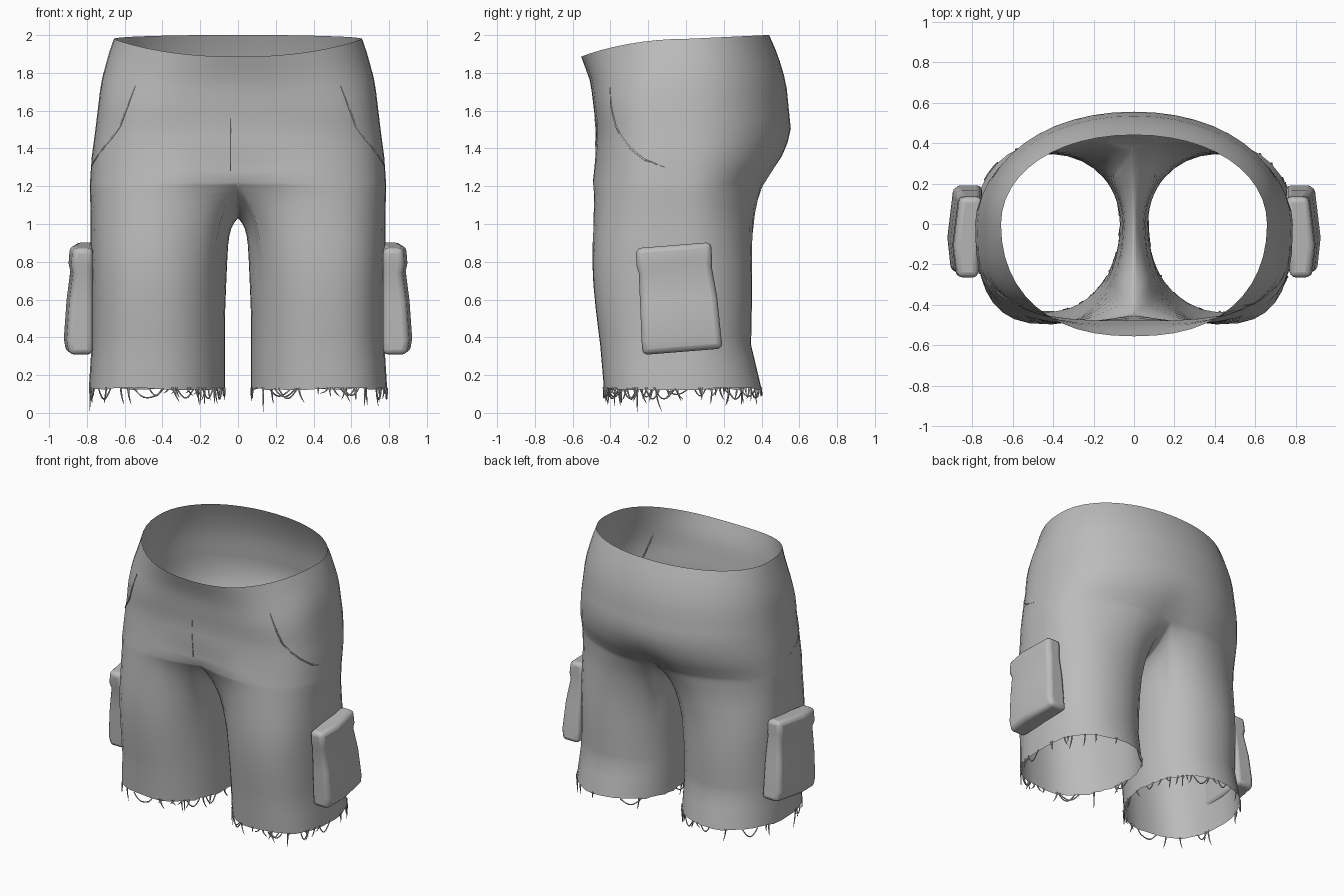
import bpy, bmesh, math, random
from math import sin, cos, pi, radians

random.seed(4)
cube = bpy.data.objects.get("Cube")
if cube:
    bpy.data.objects.remove(cube, do_unlink=True)

cloth = bpy.data.materials.new("grey cloth")
cloth.use_nodes = True
GREY = (0.5, 0.5, 0.5, 1)
cloth.diffuse_color = GREY
cloth.node_tree.nodes["Principled BSDF"].inputs["Base Color"].default_value = GREY

# Height, half width, front y, back y
PROFILE = [(0.0, 0.79, -0.44, 0.41), (0.13, 0.79, -0.435, 0.40), (0.36, 0.775, -0.455, 0.345),
           (0.6, 0.775, -0.485, 0.35), (0.85, 0.78, -0.505, 0.355), (1.05, 0.78, -0.51, 0.385),
           (1.2, 0.785, -0.505, 0.425), (1.35, 0.775, -0.485, 0.52), (1.5, 0.755, -0.475, 0.555),
           (1.75, 0.725, -0.505, 0.53), (1.9, 0.685, -0.56, 0.485), (2.0, 0.65, -0.58, 0.44)]
HEM, SPLIT = 0.13, 1.22
OUTER, INNER = 25, 13


def lerp(a, b, t):
    return a + (b - a) * t


def clamp(t):
    return max(0.0, min(1.0, t))


def smooth(t):
    t = clamp(t)
    return t * t * (3 - 2 * t)


def size_at(z):
    for a, b in zip(PROFILE, PROFILE[1:]):
        if z <= b[0]:
            t = clamp((z - a[0]) / (b[0] - a[0]))
            return [lerp(p, q, t) for p, q in zip(a[1:], b[1:])]
    return PROFILE[-1][1:]


def power(v, n):
    return math.copysign(abs(v) ** (2 / n), v)


def torso(u, z):
    """Half outline of the seat, from front centre (u=0) to back centre (u=1)."""
    half, front, back = size_at(z)
    n = lerp(3.2, 2.1, smooth((z - 1.55) / 0.4)) if u < 0.5 else 2.1
    a = pi * u
    x = half * power(sin(a), n) if 0 < u < 1 else 0.0
    c = power(cos(a), n)
    y = front * c if c > 0 else -back * c
    y *= 1 - 0.11 * math.exp(-(x / 0.15) ** 2) * smooth((1.45 - z) / 0.25)
    return x, y


def leg(a, z):
    """Leg outline, angle from the front towards the outside; fullest at the outer front."""
    half, front, back = size_at(z)
    inner = lerp(0.07, 0.045, clamp((z - 0.5) / 0.6))
    n = 2.8 if sin(a) > 0 and cos(a) > 0 else 2.1
    x = (half + inner) / 2 + (half - inner) / 2 * power(sin(a), n)
    c = power(cos(a), n)
    return x, (front * c if c > 0 else -back * c)


def finish(name, bm, bevel=0):
    bmesh.ops.recalc_face_normals(bm, faces=bm.faces)
    me = bpy.data.meshes.new(name)
    bm.to_mesh(me)
    bm.free()
    ob = bpy.data.objects.new(name, me)
    bpy.context.collection.objects.link(ob)
    me.materials.append(cloth)
    bpy.ops.object.select_all(action='DESELECT')
    ob.select_set(True)
    bpy.context.view_layer.objects.active = ob
    bpy.ops.object.shade_smooth_by_angle(angle=radians(60))
    if bevel:
        m = ob.modifiers.new("soft edges", 'BEVEL')
        m.width, m.segments, m.limit_method = bevel, 3, 'ANGLE'
    return ob


def skin(bm, rows, closed):
    for a, b in zip(rows, rows[1:]):
        for i in range(len(a) if closed else len(a) - 1):
            j = (i + 1) % len(a)
            bm.faces.new((a[i], a[j], b[j], b[i]))


# Shorts body: one half, then mirrored
bm = bmesh.new()
us = [i / (OUTER - 1) for i in range(OUTER)]
seat_rows = []
for s in [i / 11 for i in range(12)]:
    row = []
    for u in us:
        y0 = torso(u, 1.95)[1]
        top = 1.98 - 0.29 * y0 * y0 if y0 < 0 else 1.98 + 0.045 * y0
        z = lerp(SPLIT, top, s)
        row.append(bm.verts.new((*torso(u, z), z)))
    seat_rows.append(row)
skin(bm, seat_rows, False)

# Crotch line runs from back centre to front centre
y_front, y_back = seat_rows[0][0].co.y, seat_rows[0][-1].co.y
crotch = []
for k in range(1, INNER + 1):
    t = k / (INNER + 1)
    dip = 1 - abs(2 * t - 1) ** 2.2
    crotch.append((lerp(y_back, y_front, t), SPLIT - 0.19 * dip))
leg_rows = [seat_rows[0] + [bm.verts.new((0, y, z)) for y, z in crotch]]
for s in (0.012, 0.03, 0.06, 0.1, 0.15, 0.21, 0.28, 0.38, 0.5, 0.62, 0.74, 0.79, 0.88, 0.95, 1):
    hem = HEM + (random.uniform(-0.008, 0.012) if s == 1 else 0)
    row = []
    for i in range(OUTER + INNER):
        if i < OUTER:
            a = radians(lerp(-50, 230, us[i]))
            z = lerp(SPLIT, hem, s)
            start = torso(us[i], z)
            # Legs part quickly at the centre and gently at the sides
            w = lerp(smooth(s / 0.5), 1 - (1 - s) ** 6, (2 * us[i] - 1) ** 2)
        else:
            t = (i - OUTER + 1) / (INNER + 1)
            a = radians(lerp(230, 310, t))
            y, z0 = crotch[i - OUTER]
            z = lerp(z0, hem, s)
            start = (0, y)
            w = 1 - (1 - s) ** lerp(20, 6, (2 * t - 1) ** 2)
        if s == 1:
            z += random.uniform(-0.008, 0.008)
        end = leg(a, z)
        row.append(bm.verts.new((lerp(start[0], end[0], w), lerp(start[1], end[1], w), z)))
    leg_rows.append(row)
skin(bm, leg_rows, True)
body = finish("shorts_body", bm)
mirror = body.modifiers.new("mirror", 'MIRROR')
mirror.merge_threshold = 0.0005


# Cargo pockets: lofted pouch with a slightly wider flap
def pocket(name, side):
    bm = bmesh.new()
    rows = []
    for z, x, y0, y1 in [(0.325, 0.91, -0.23, 0.195), (0.4, 0.922, -0.235, 0.185),
                         (0.6, 0.908, -0.243, 0.165), (0.76, 0.888, -0.25, 0.137),
                         (0.8, 0.897, -0.262, 0.138), (0.893, 0.89, -0.265, 0.133)]:
        rows.append([bm.verts.new((side * px, y, z + 0.08 * y)) for px, y in
                     [(0.77, y0), (x - 0.018, y0), (x, lerp(y0, y1, 0.4)),
                      (x - 0.03, y1), (0.75, y1)]])
    skin(bm, rows, True)
    bm.faces.new(rows[0])
    bm.faces.new(rows[-1])
    finish(name, bm, 0.028)


pocket("left_cargo_pocket", 1)
pocket("right_cargo_pocket", -1)


def threads(name, paths, depth):
    cu = bpy.data.curves.new(name, 'CURVE')
    cu.dimensions = '3D'
    cu.bevel_depth, cu.bevel_resolution = depth, 1
    for pts, radii in paths:
        sp = cu.splines.new('POLY')
        sp.points.add(len(pts) - 1)
        for p, co, r in zip(sp.points, pts, radii):
            p.co, p.radius = (*co, 1), r
    cu.materials.append(cloth)
    bpy.context.collection.objects.link(bpy.data.objects.new(name, cu))


# Raised seams: hip pocket openings and fly
hip = [(0.235, 1.73), (0.245, 1.62), (0.265, 1.52), (0.3, 1.46),
       (0.35, 1.4), (0.41, 1.34), (0.47, 1.3)]
for name, side in (("left", 1), ("right", -1)):
    pts = [(side * torso(u, z)[0], torso(u, z)[1], z) for u, z in hip]
    threads(name + "_hip_pocket_seam", [(pts, [0.3, 1, 1, 1, 1, 1, 0.3])], 0.005)
fly = [(-0.04, torso(0.01, z)[1], z) for z in (1.28, 1.35, 1.42, 1.49, 1.56)]
threads("fly_seam", [(fly, [1] * len(fly))], 0.003)


# Frayed hems: hanging threads and slack loops
def fray(name, side):
    paths = []
    for i in range(28):
        a = random.uniform(0, 2 * pi)
        length = 0.13 if i == 0 else random.uniform(0.03, 0.1)
        bend = random.uniform(-0.09, 0.09)
        pts = []
        for k in range(5):
            t = k / 4
            x, y = leg(a + bend * t * t, HEM)
            pts.append((side * x, y, HEM + 0.005 - length * t))
        paths.append((pts, [1.3, 1, 0.8, 0.6, 0.1]))
    for i in range(8):
        a, span = random.uniform(0, 2 * pi), random.uniform(0.15, 0.4)
        drop = random.uniform(0.03, 0.06)
        pts = []
        for k in range(9):
            t = k / 8
            x, y = leg(a + span * t, HEM)
            pts.append((side * x, y, HEM - drop * sin(pi * t)))
        paths.append((pts, [0.8] * 9))
    threads(name, paths, 0.005)


fray("left_frayed_hem", 1)
fray("right_frayed_hem", -1)
